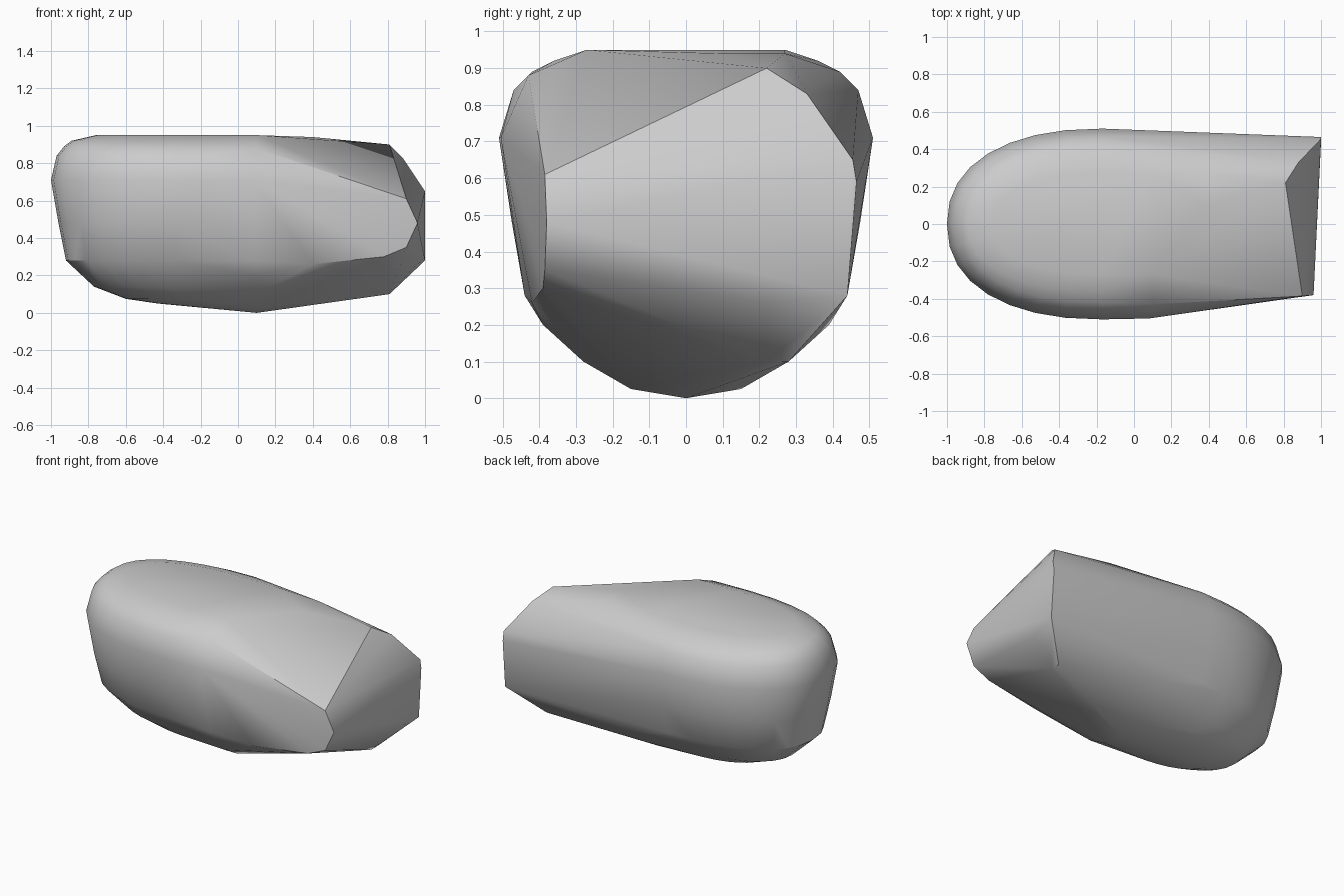
import bpy, bmesh, math

cube = bpy.data.objects.get("Cube")
if cube:
    bpy.data.objects.remove(cube, do_unlink=True)

# Single grey material
grey = bpy.data.materials.new("light_grey")
grey.use_nodes = True
colour = (0.6, 0.6, 0.6, 1)
grey.diffuse_color = colour
grey.node_tree.nodes["Principled BSDF"].inputs["Base Color"].default_value = colour

points = []

# Rounded end: stacked half outlines, each (height, length to the left, half width)
MID = -0.17
LEVELS = [(0.95, 0.76, 0.27), (0.92, 0.89, 0.36), (0.89, 0.93, 0.42),
          (0.84, 0.97, 0.47), (0.71, 1.0, 0.51), (0.48, 0.96, 0.475),
          (0.28, 0.92, 0.42), (0.14, 0.77, 0.30), (0.075, 0.60, 0.22),
          (0.05, 0.43, 0.12)]
STEPS = 16
for z, reach, half in LEVELS:
    for i in range(STEPS + 1):
        t = math.pi * (i / STEPS - 0.5)
        c, s = math.cos(t), math.sin(t)
        x = MID - (reach + MID) * abs(c) ** 0.88
        y = half * math.copysign(abs(s) ** 0.88, s)
        points.append((x, y, z))

# Middle cross-section: keel, bilges and flat top
for y, z in [(0, 0), (0.15, 0.025), (0.28, 0.1), (0.39, 0.2), (0.27, 0.95)]:
    points += [(0.1, y, z), (0.1, -y, z)]
points += [(0.08, -0.505, 0.71), (0.1, -0.44, 0.28), (0.1, -0.43, 0.88),
           (0.4, 0.1, 0.94), (0.4, 0.27, 0.94)]

# Lower front edge and slanted end face
points += [(0.4, -0.42, 0.26), (0.78, -0.39, 0.30), (0.9, -0.385, 0.35),
           (0.96, -0.38, 0.48), (0.9, -0.385, 0.61)]
points += [(0.81, 0.22, 0.9), (0.88, 0.33, 0.83), (1.0, 0.455, 0.65),
           (1.0, 0.465, 0.59), (1.0, 0.44, 0.28), (0.955, 0.22, 0.26),
           (0.81, 0.28, 0.1), (0.81, 0.22, 0.1)]

# Wrap everything in one faceted shell
bm = bmesh.new()
for p in points:
    bm.verts.new(p)
bmesh.ops.remove_doubles(bm, verts=bm.verts, dist=0.002)
bmesh.ops.convex_hull(bm, input=bm.verts)
bmesh.ops.delete(bm, geom=[v for v in bm.verts if not v.link_faces], context='VERTS')
bmesh.ops.recalc_face_normals(bm, faces=bm.faces)

mesh = bpy.data.meshes.new("rounded_block")
bm.to_mesh(mesh)
bm.free()
mesh.materials.append(grey)
block = bpy.data.objects.new("rounded_block", mesh)
bpy.context.collection.objects.link(block)

# Smooth the gentle bends, keep the cut edges sharp
bpy.ops.object.select_all(action='DESELECT')
block.select_set(True)
bpy.context.view_layer.objects.active = block
bpy.ops.object.shade_smooth_by_angle(angle=math.radians(30))
